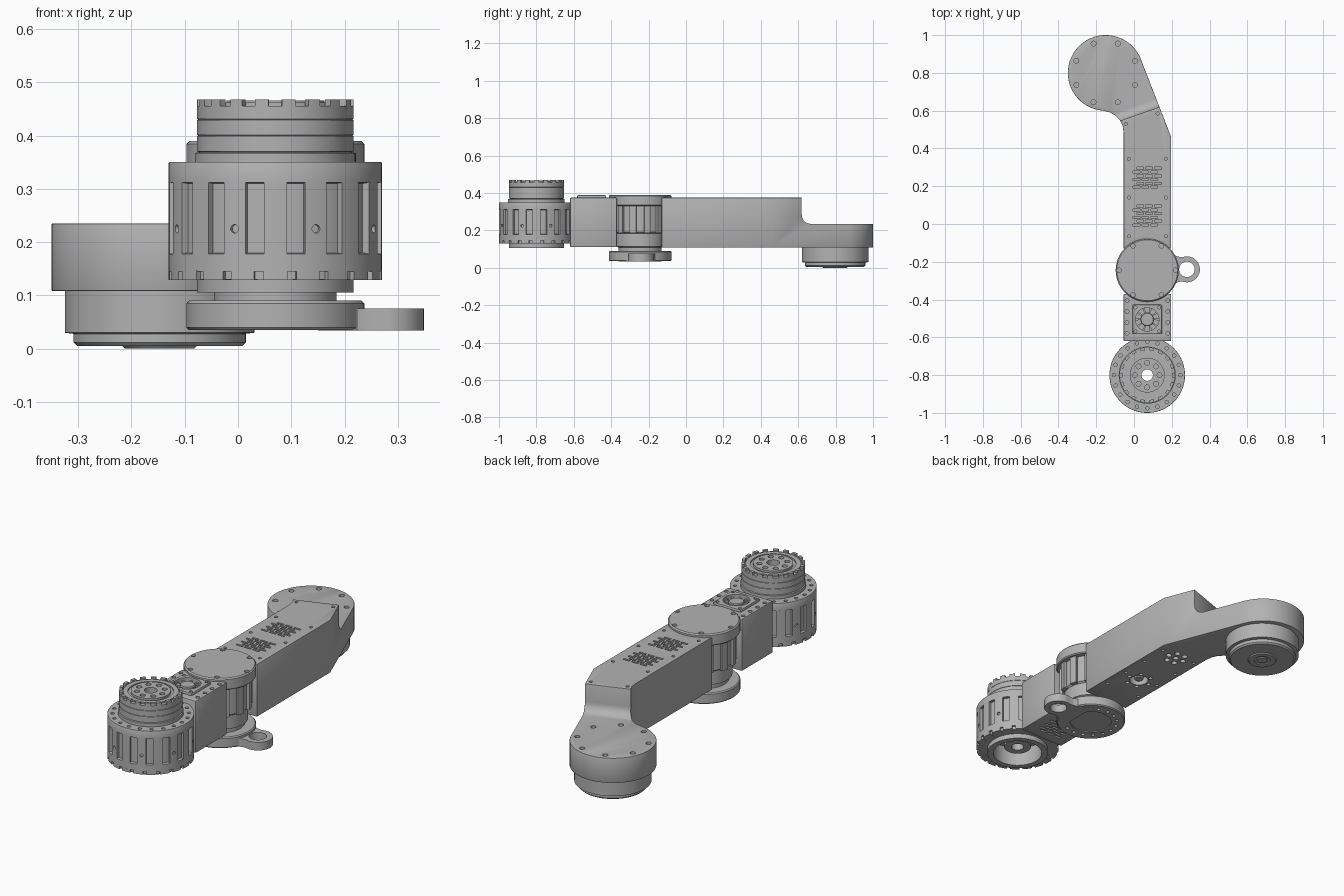
import bpy, bmesh
from math import sin, cos, pi, radians
from mathutils import Vector, Matrix

if "Cube" in bpy.data.objects:
    bpy.data.objects.remove(bpy.data.objects["Cube"])

grey = bpy.data.materials.new("machined_grey")
grey.use_nodes = True
colour = (0.45, 0.45, 0.45, 1)
grey.diffuse_color = colour
for node in grey.node_tree.nodes:
    if node.type == 'BSDF_PRINCIPLED':
        node.inputs["Base Color"].default_value = colour

FRONT, MID, END = (0.07, -0.8), (0.07, -0.245), (-0.15, 0.8)


def finish(name, bm):
    bmesh.ops.recalc_face_normals(bm, faces=bm.faces)
    me = bpy.data.meshes.new(name)
    bm.to_mesh(me)
    bm.free()
    me.materials.append(grey)
    ob = bpy.data.objects.new(name, me)
    bpy.context.collection.objects.link(ob)
    return ob


def lathe(name, centre, profile, n=64):
    """Closed (radius, z) profile turned about a vertical axis."""
    bm = bmesh.new()
    rings = [[bm.verts.new((centre[0] + r * cos(2 * pi * i / n),
                            centre[1] + r * sin(2 * pi * i / n), z))
              for i in range(n)] for r, z in profile]
    for k in range(len(profile)):
        j = (k + 1) % len(profile)
        if profile[k][0] == 0 and profile[j][0] == 0:
            continue
        for i in range(n):
            m = (i + 1) % n
            bm.faces.new((rings[k][i], rings[k][m], rings[j][m], rings[j][i]))
    bmesh.ops.remove_doubles(bm, verts=bm.verts, dist=1e-5)
    return finish(name, bm)


def prism(name, outline, z0, z1):
    bm = bmesh.new()
    face = bm.faces.new([bm.verts.new((x, y, z0)) for x, y in outline])
    up = bmesh.ops.extrude_face_region(bm, geom=[face])['geom']
    bmesh.ops.translate(bm, vec=(0, 0, z1 - z0),
                        verts=[v for v in up if isinstance(v, bmesh.types.BMVert)])
    return finish(name, bm)


def box(name, x0, x1, y0, y1, z0, z1):
    return prism(name, [(x0, y0), (x1, y0), (x1, y1), (x0, y1)], z0, z1)


def teeth(name, centre, r0, r1, n, duty, z0, z1, phase=0.0):
    """Separate curved ribs around an axis."""
    bm = bmesh.new()
    for k in range(n):
        a = [phase + 2 * pi / n * (k + duty * (s / 4 - 0.5)) for s in range(5)]
        pts = [(r1, t) for t in a] + [(r0, t) for t in reversed(a)]
        f = bm.faces.new([bm.verts.new((centre[0] + r * cos(t), centre[1] + r * sin(t), z0))
                          for r, t in pts])
        up = bmesh.ops.extrude_face_region(bm, geom=[f])['geom']
        bmesh.ops.translate(bm, vec=(0, 0, z1 - z0),
                            verts=[v for v in up if isinstance(v, bmesh.types.BMVert)])
    return finish(name, bm)


def bake(ob):
    dg = bpy.context.evaluated_depsgraph_get()
    me = bpy.data.meshes.new_from_object(ob.evaluated_get(dg))
    ob.modifiers.clear()
    ob.data = me


def cut(ob, cutter):
    mod = ob.modifiers.new("cut", 'BOOLEAN')
    mod.operation, mod.solver, mod.object = 'DIFFERENCE', 'EXACT', cutter
    bake(ob)
    bpy.data.objects.remove(cutter)


def bevel(ob, width):
    mod = ob.modifiers.new("bevel", 'BEVEL')
    mod.width, mod.segments, mod.limit_method = width, 2, 'ANGLE'
    mod.angle_limit = radians(40)
    bake(ob)


def drill(ob, points, r, depth, axis=(0, 0, 1), n=14):
    """Round pockets; axis is one direction, or None for radial about FRONT."""
    bm = bmesh.new()
    for p in points:
        p = Vector(p)
        d = Vector(axis) if axis else Vector((p.x - FRONT[0], p.y - FRONT[1], 0))
        turn = d.to_track_quat('Z', 'Y').to_matrix().to_4x4()
        bmesh.ops.create_cone(bm, cap_ends=True, segments=n, radius1=r, radius2=r,
                              depth=2 * depth, matrix=Matrix.Translation(p) @ turn)
    cut(ob, finish("cutter", bm))


def circle(c, r, n, z, phase=0.0):
    return [(c[0] + r * cos(2 * pi * i / n + phase),
             c[1] + r * sin(2 * pi * i / n + phase), z) for i in range(n)]


def slots(ob, cx, cy, z, rows=6):
    """Staggered ventilation slots."""
    bm = bmesh.new()
    for j in range(rows):
        for i in range(3):
            x = cx + (i - 1) * 0.047 + (0.01 if j % 2 else -0.01)
            m = Matrix.Translation((x, cy + (j - (rows - 1) / 2) * 0.02, z))
            bmesh.ops.create_cube(bm, size=1, matrix=m @ Matrix.Diagonal((0.036, 0.011, 0.04, 1)))
    cut(ob, finish("cutter", bm))


# Rear arm: straight length, bend and round end
disc = [(END[0] + 0.2 * cos(radians(a)), END[1] + 0.2 * sin(radians(a)))
        for a in range(21, 266, 4)]
arm = prism("rear_arm", [(-0.055, -0.13), (0.197, -0.13), (0.197, 0.46)] + disc
            + [(-0.13, 0.592), (-0.1, 0.575), (-0.075, 0.55), (-0.06, 0.52), (-0.055, 0.485)],
            0.108, 0.375)
step = [(0, 0.5), (0, 0.285)]
step += [(0.05 - 0.05 * cos(t * pi / 12), 0.285 - 0.05 * sin(t * pi / 12)) for t in range(1, 7)]
step += [(0.8, 0.235), (0.8, 0.5)]
stepper = prism("cutter", step, -0.6, 0.6)
along, across = Vector((-0.33, 0.944, 0)), Vector((0.944, 0.33, 0))
for v in stepper.data.vertices:
    u, h, w = v.co
    v.co = Vector((0.03, 0.583, h)) + along * u + across * w
bm = bmesh.new()
bm.from_mesh(stepper.data)
bmesh.ops.recalc_face_normals(bm, faces=bm.faces)
bm.to_mesh(stepper.data)
bm.free()
cut(arm, stepper)
bevel(arm, 0.008)
rows = (-0.065, 0.14, 0.345)
drill(arm, [(x, y, 0.375) for x in (-0.027, 0.169) for y in rows]
      + [(-0.043, 0.53, 0.375), (0.125, 0.585, 0.375)], 0.008, 0.01)
drill(arm, circle(END, 0.168, 8, 0.235, pi / 8), 0.013, 0.012)
slots(arm, 0.07, 0.245, 0.375)
slots(arm, 0.07, 0.045, 0.375)
drill(arm, [(0.07, 0.12, 0.108)], 0.045, 0.04, n=28)
drill(arm, circle((0.07, 0.12), 0.06, 6, 0.108), 0.01, 0.02)
drill(arm, [(0.07, 0.4, 0.108)] + circle((0.07, 0.4), 0.045, 6, 0.108), 0.014, 0.02)
drill(arm, [(x, y, 0.108) for x in (-0.027, 0.169) for y in (0.0, 0.14, 0.28, 0.42)], 0.008, 0.01)
lathe("arm_fan_hub", (0.07, 0.12), [(0, 0.115), (0.022, 0.115), (0.022, 0.16), (0, 0.16)], 24)

# Rear output drum under the round end
lathe("rear_drum", (-0.147, 0.797),
      [(0, 0.12), (0.178, 0.12), (0.178, 0.03), (0.162, 0.028), (0.162, 0.012), (0.155, 0.005),
       (0.07, 0.005), (0.065, 0), (0.04, 0), (0.04, 0.006), (0.025, 0.006), (0.025, 0.001), (0, 0.001)])

# Middle joint: cap, ribbed body, neck and output disc
mid = lathe("middle_joint", MID,
            [(0, 0.39), (0.161, 0.39), (0.167, 0.384), (0.167, 0.335), (0.162, 0.33), (0.138, 0.33),
             (0.138, 0.19), (0.13, 0.183), (0.13, 0.115), (0.115, 0.108), (0.115, 0.09), (0.162, 0.09),
             (0.167, 0.085), (0.167, 0.04), (0.162, 0.035), (0.1, 0.035), (0.1, 0.04), (0, 0.04)])
drill(mid, circle(MID, 0.15, 6, 0.39), 0.012, 0.01)
drill(mid, circle(MID, 0.128, 16, 0.035), 0.009, 0.01)
teeth("middle_ribs", MID, 0.13, 0.152, 12, 0.45, 0.185, 0.332, pi / 12)

# Side lug with its eye
lug = prism("side_lug", [(0.15, -0.36), (0.2, -0.335), (0.225, -0.31), (0.25, -0.304)]
            + [(0.28 + 0.069 * cos(radians(a)), -0.24 + 0.069 * sin(radians(a)))
               for a in range(-90, 91, 10)]
            + [(0.25, -0.176), (0.225, -0.17), (0.2, -0.155), (0.15, -0.13)], 0.034, 0.075)
drill(lug, [(0.28, -0.24, 0.05)], 0.041, 0.1, n=32)

# Front section with fan housing
front = box("front_section", -0.055, 0.197, -0.62, -0.37, 0.11, 0.375)
bevel(front, 0.006)
drill(front, [(x, -0.405 - 0.058 * i, 0.375) for x in (-0.037, 0.179) for i in range(4)], 0.01, 0.012)
drill(front, [(0.07, -0.505, 0.375)], 0.062, 0.04, n=32)
slots(front, 0.07, -0.5, 0.11, 7)
housing = box("fan_housing", -0.008, 0.148, -0.583, -0.427, 0.37, 0.388)
bevel(housing, 0.006)
drill(housing, [(0.07, -0.505, 0.38)], 0.062, 0.04, n=32)
drill(housing, [(0.07 + sx * 0.063, -0.505 + sy * 0.063, 0.388)
                for sx in (-1, 1) for sy in (-1, 1)], 0.008, 0.01)
lathe("fan_hub", (0.07, -0.505), [(0, 0.33), (0.036, 0.33), (0.036, 0.38), (0.032, 0.384), (0, 0.384)], 32)
teeth("fan_blades", (0.07, -0.505), 0.03, 0.064, 10, 0.3, 0.345, 0.375)

# Front joint: turned body with bore and stepped collar
body = lathe("front_joint", FRONT,
             [(0.03, 0.466), (0.092, 0.466), (0.092, 0.455), (0.105, 0.455), (0.105, 0.462),
              (0.128, 0.462), (0.128, 0.455), (0.147, 0.455), (0.147, 0.431), (0.144, 0.43),
              (0.147, 0.429), (0.147, 0.401), (0.144, 0.4), (0.147, 0.399), (0.147, 0.37),
              (0.142, 0.369), (0.151, 0.367), (0.151, 0.35), (0.199, 0.35), (0.2, 0.348),
              (0.2, 0.312), (0.187, 0.31), (0.187, 0.18), (0.2, 0.178), (0.2, 0.145),
              (0.19, 0.145), (0.19, 0.13), (0.147, 0.13), (0.147, 0.105), (0.118, 0.105),
              (0.118, 0.2), (0.065, 0.2), (0.065, 0.14), (0.03, 0.14)], 80)
drill(body, circle(FRONT, 0.065, 8, 0.466), 0.013, 0.015)
drill(body, circle(FRONT, 0.176, 20, 0.35), 0.009, 0.01)
ribs = teeth("front_ribs", FRONT, 0.18, 0.2, 16, 0.55, 0.177, 0.313, pi / 8)
drill(ribs, circle(FRONT, 0.2, 8, 0.225, pi / 8), 0.008, 0.008, axis=None)
teeth("front_base_teeth", FRONT, 0.165, 0.2, 20, 0.72, 0.129, 0.147)
teeth("front_top_lugs", FRONT, 0.132, 0.147, 18, 0.5, 0.45, 0.468)

# Smooth turned surfaces, keep edges crisp
bpy.ops.object.select_all(action='DESELECT')
for ob in bpy.context.collection.objects:
    if ob.type == 'MESH':
        ob.select_set(True)
        bpy.context.view_layer.objects.active = ob
bpy.ops.object.shade_smooth_by_angle(angle=radians(30))
